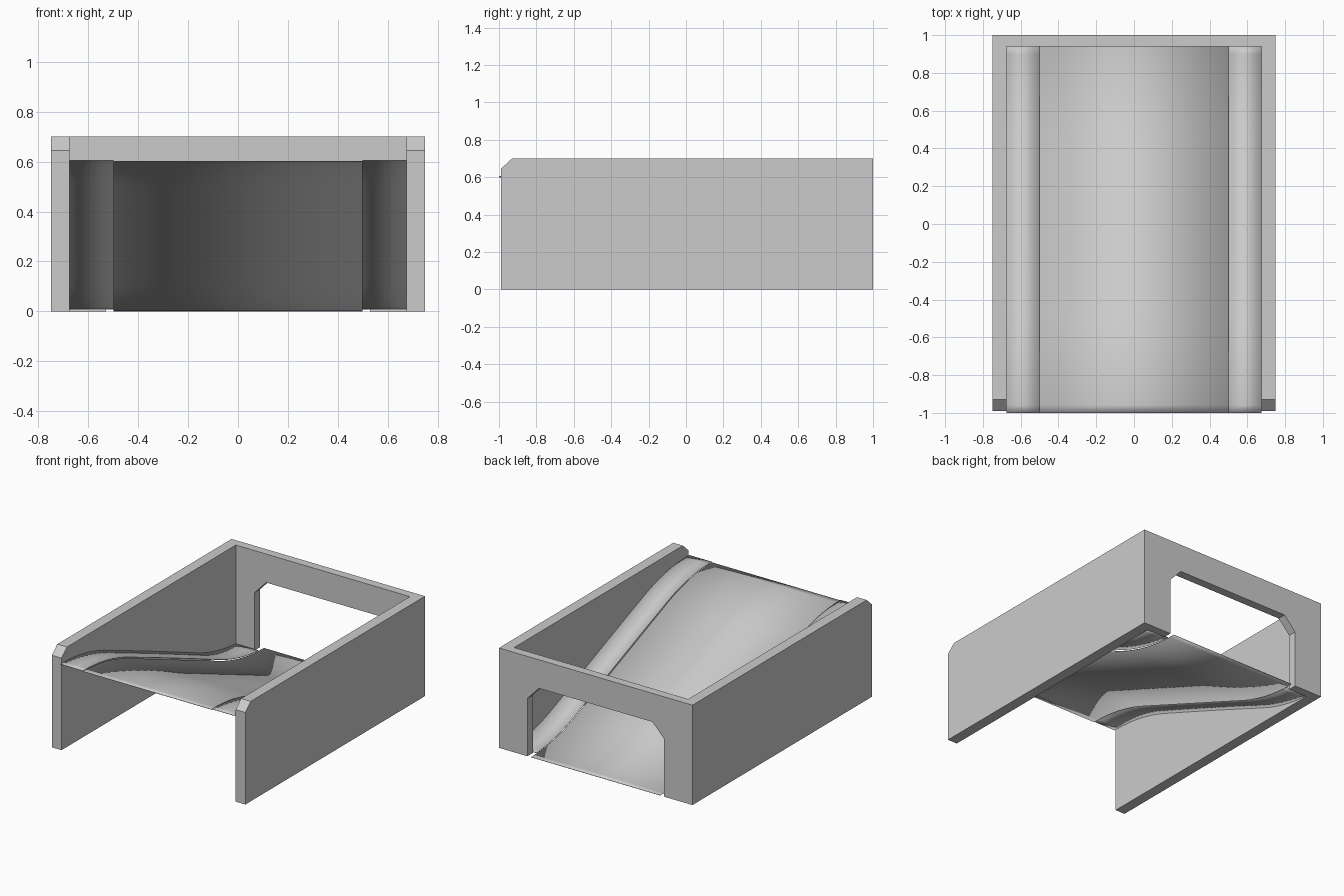
import bpy, bmesh, math

cube = bpy.data.objects.get("Cube")
if cube:
    bpy.data.objects.remove(cube, do_unlink=True)

grey = bpy.data.materials.new("plain grey")
grey.use_nodes = True
COLOUR = (0.6, 0.6, 0.6, 1)
grey.diffuse_color = COLOUR
grey.node_tree.nodes["Principled BSDF"].inputs["Base Color"].default_value = COLOUR

HALF_W, INNER, CENTRE = 0.75, 0.675, 0.5
FRONT, BACK_IN, BACK = -0.99, 0.94, 1.0
HEIGHT = 0.7


def finish(name, bm):
    bmesh.ops.recalc_face_normals(bm, faces=bm.faces)
    mesh = bpy.data.meshes.new(name)
    bm.to_mesh(mesh)
    bm.free()
    mesh.materials.append(grey)
    obj = bpy.data.objects.new(name, mesh)
    bpy.context.collection.objects.link(obj)
    return obj


def extrude_profile(name, points, offset):
    bm = bmesh.new()
    face = bm.faces.new([bm.verts.new(p) for p in points])
    new = bmesh.ops.extrude_face_region(bm, geom=[face])["geom"]
    bmesh.ops.translate(bm, vec=offset,
                        verts=[v for v in new if isinstance(v, bmesh.types.BMVert)])
    return finish(name, bm)


def ramp_height(y):
    # straight middle slope eased by parabolas at both ends
    d = abs(y)
    drop = 0.4 * d if d < 0.5 else 0.3 - 0.4 * (1 - d) ** 2
    return 0.3 - math.copysign(drop, y)


def sheet(name, x0, x1, y_end, lift, bulge):
    bm = bmesh.new()
    steps, previous = 48, None
    for i in range(steps + 1):
        y = -1 + (y_end + 1) * i / steps
        z = ramp_height(y) + lift + bulge * math.cos(y * math.pi / 2)
        pair = [bm.verts.new((x, y, z)) for x in (x0, x1)]
        if previous:
            bm.faces.new((previous[0], previous[1], pair[1], pair[0]))
        previous = pair
    obj = finish(name, bm)
    # make the sheet face upwards
    if obj.data.polygons[0].normal.z < 0:
        obj.data.flip_normals()
    solid = obj.modifiers.new("thickness", "SOLIDIFY")
    solid.thickness = 0.003
    solid.offset = 1
    bpy.ops.object.select_all(action="DESELECT")
    obj.select_set(True)
    bpy.context.view_layer.objects.active = obj
    bpy.ops.object.shade_smooth_by_angle(angle=math.radians(30))


# side walls with a chamfered front top corner, and raised ramp borders
wall = [(FRONT, 0), (BACK, 0), (BACK, HEIGHT), (-0.93, HEIGHT), (FRONT, 0.645)]
for side, s in (("left", 1), ("right", -1)):
    extrude_profile(side + "_wall", [(s * INNER, y, z) for y, z in wall],
                    (s * (HALF_W - INNER), 0, 0))
    sheet(side + "_ramp_border", s * CENTRE, s * INNER, BACK_IN, 0.004, 0.008)

# back wall with a chamfered doorway
half = [(INNER, HEIGHT), (INNER, 0), (0.53, 0), (0.53, 0.405), (0.44, 0.5)]
arch = half + [(-x, z) for x, z in reversed(half)]
extrude_profile("back_wall", [(x, BACK_IN, z) for x, z in arch],
                (0, BACK - BACK_IN, 0))

# main curved ramp running out through the doorway
sheet("ramp", -CENTRE, CENTRE, BACK, 0, 0)
